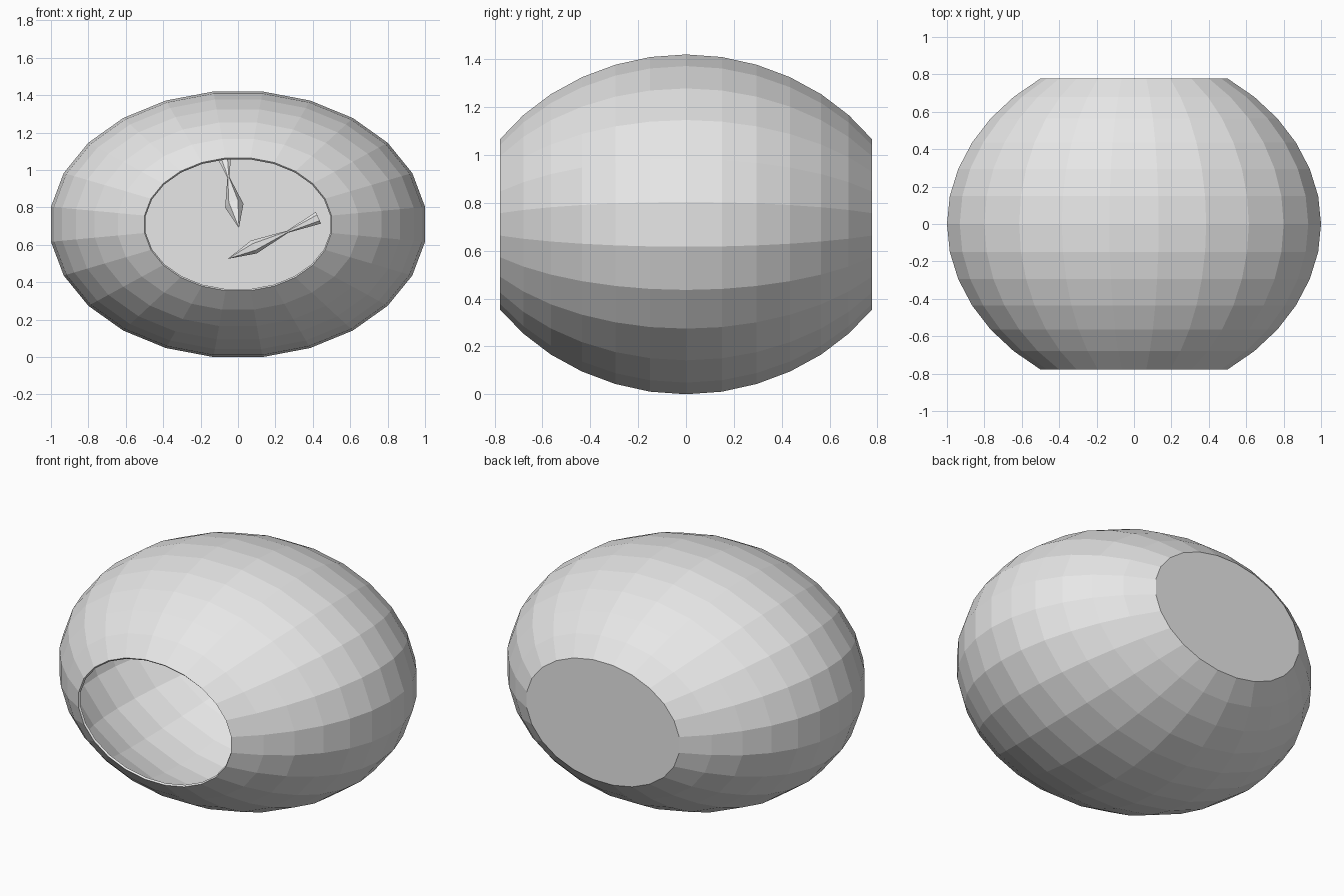
import bpy, bmesh
from math import sin, cos, pi
from mathutils import Vector

cube = bpy.data.objects.get("Cube")
if cube:
    bpy.data.objects.remove(cube)

grey = bpy.data.materials.new("plain grey")
grey.use_nodes = True
grey.diffuse_color = (0.8, 0.8, 0.8, 1)
grey.node_tree.nodes["Principled BSDF"].inputs["Base Color"].default_value = (0.8, 0.8, 0.8, 1)


def finish(bm, name):
    bmesh.ops.recalc_face_normals(bm, faces=bm.faces[:])
    mesh = bpy.data.meshes.new(name)
    bm.to_mesh(mesh)
    bm.free()
    mesh.materials.append(grey)
    obj = bpy.data.objects.new(name, mesh)
    bpy.context.collection.objects.link(obj)
    return obj


def bridge(bm, a, b):
    n = len(a)
    for i in range(n):
        j = (i + 1) % n
        bm.faces.new((a[i], a[j], b[j], b[i]))


# Bowl: faceted ellipsoid lying on its side, open at the front, flat at the back
SIDES = 24
RX, RZ, CENTRE_Z = 1.0086, 0.716, 0.71
half_steps = [0.15, 0.295, 0.435, 0.565, 0.68, 0.778]
stations = [-y for y in reversed(half_steps)] + [0] + half_steps

bm = bmesh.new()
rings = []
for k, y in enumerate(stations):
    r = cos((k - len(half_steps)) * pi / 18)
    ring = []
    for i in range(SIDES):
        a = (i + 0.5) * 2 * pi / SIDES
        ring.append(bm.verts.new((RX * r * cos(a), y, CENTRE_Z + RZ * r * sin(a))))
    rings.append(ring)
for a, b in zip(rings, rings[1:]):
    bridge(bm, a, b)
bm.faces.new(rings[-1])
bowl = finish(bm, "bowl")
wall = bowl.modifiers.new("wall thickness", 'SOLIDIFY')
wall.thickness = 0.012
wall.offset = -1


# Fish: double-pointed body with a flaring tail
def make_fish(name, nose, tail, girth, sides=6):
    nose, tail = Vector(nose), Vector(tail)
    axis = tail - nose
    u = axis.cross(Vector((0, 1, 0))).normalized()
    v = axis.cross(u).normalized()
    bm = bmesh.new()

    def ring(t, wide, deep):
        c = nose + axis * t
        return [bm.verts.new(c + u * wide * cos(i * 2 * pi / sides) + v * deep * sin(i * 2 * pi / sides))
                for i in range(sides)]

    tip = bm.verts.new(nose)
    belly = ring(0.29, girth, girth)
    neck = ring(0.66, 0.006, 0.006)
    fin = ring(1, girth * 0.9, girth * 0.4)
    for i in range(sides):
        bm.faces.new((tip, belly[i], belly[(i + 1) % sides]))
    bridge(bm, belly, neck)
    bridge(bm, neck, fin)
    bm.faces.new(fin)
    return finish(bm, name)


make_fish("upright_fish", (0.005, -0.05, 0.69), (-0.08, 0.25, 1.1), 0.05)
make_fish("slanted_fish", (-0.055, 0.1, 0.525), (0.43, 0.1, 0.745), 0.038)
